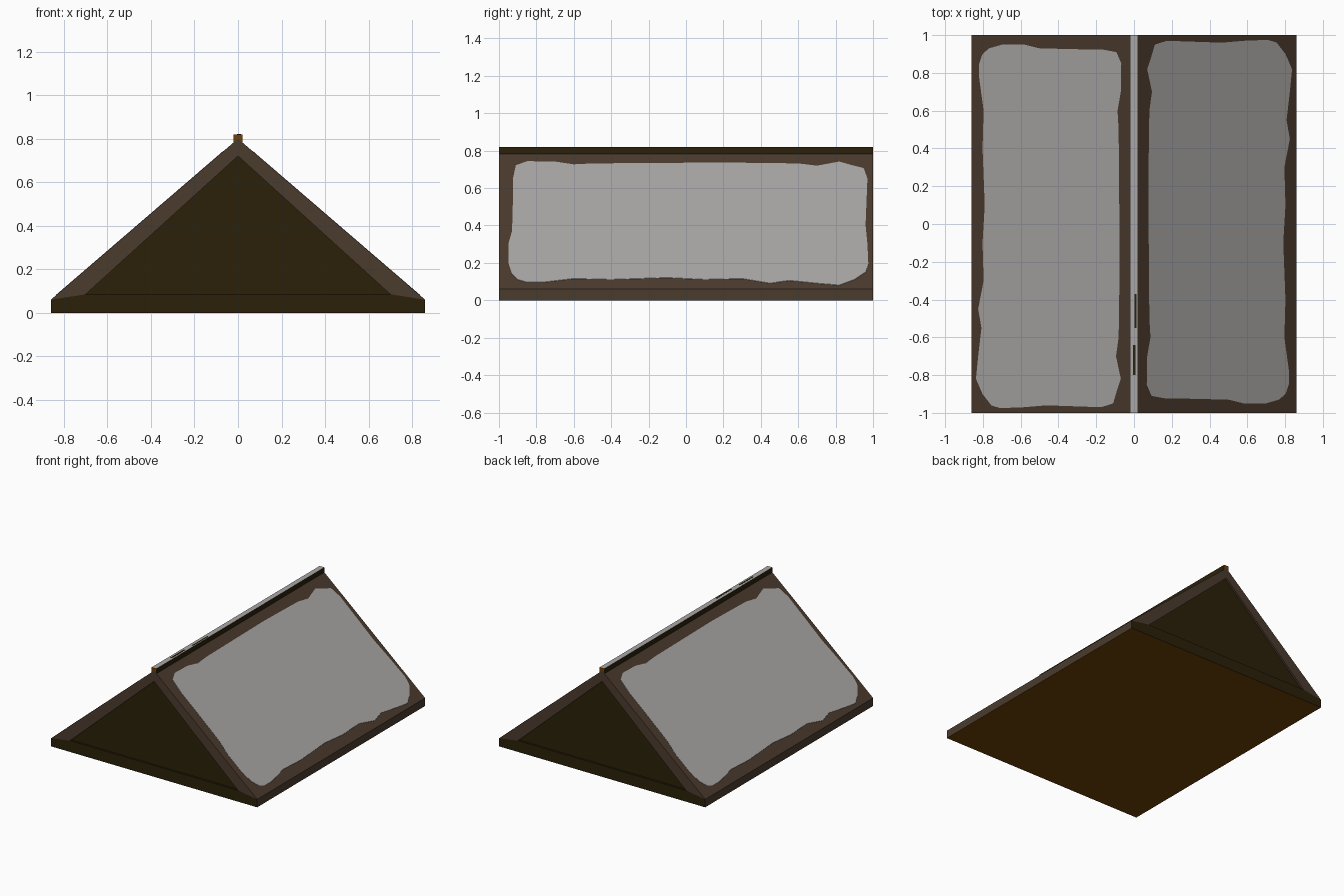
import bpy, bmesh

if "Cube" in bpy.data.objects:
    bpy.data.objects.remove(bpy.data.objects["Cube"])

HALF_W, EAVE, APEX = 0.86, 0.06, 0.80
SLOPE = (APEX - EAVE) / HALF_W


def material(name, rgb):
    m = bpy.data.materials.new(name)
    m.diffuse_color = (*rgb, 1)
    m.use_nodes = True
    m.node_tree.nodes["Principled BSDF"].inputs["Base Color"].default_value = m.diffuse_color
    return m


BROWN = material("roof brown", (0.070, 0.044, 0.027))
DARK = material("gable dark brown", (0.024, 0.0145, 0.0028))
GREY = material("slate grey", (0.405, 0.395, 0.385))
TAN = material("raw timber brown", (0.155, 0.055, 0.0025))


def finish(name, bm, mats):
    bmesh.ops.remove_doubles(bm, verts=bm.verts, dist=1e-5)
    bmesh.ops.recalc_face_normals(bm, faces=bm.faces)
    me = bpy.data.meshes.new(name)
    bm.to_mesh(me)
    bm.free()
    for m in mats:
        me.materials.append(m)
    ob = bpy.data.objects.new(name, me)
    bpy.context.collection.objects.link(ob)
    return ob


# Roof body: five-sided prism with shallow recessed gables at both ends
bm = bmesh.new()


def face(points, mat):
    f = bm.faces.new([bm.verts.new(p) for p in points])
    f.material_index = mat


outer = [(-HALF_W, 0), (HALF_W, 0), (HALF_W, EAVE), (0, APEX), (-HALF_W, EAVE)]
inner = [(-0.70, 0.085), (0.70, 0.085), (0, 0.72)]
for i in range(5):
    a, b = outer[i], outer[(i + 1) % 5]
    face([(a[0], -1, a[1]), (b[0], -1, b[1]), (b[0], 1, b[1]), (a[0], 1, a[1])],
         2 if i == 0 else 0)
for s in (-1, 1):
    def end(pts, mat, y=1.0):
        face([(x, s * y, z) for x, z in pts], mat)
    end([outer[0], outer[1], outer[2], inner[1], inner[0], outer[4]], 1)   # tie beam
    end([outer[2], outer[3], inner[2], inner[1]], 0)                       # right rafter
    end([outer[3], outer[4], inner[0], inner[2]], 0)                       # left rafter
    end(inner, 1, 0.985)                                                   # gable panel
    for i in range(3):                                                     # recess walls
        a, b = inner[i], inner[(i + 1) % 3]
        face([(a[0], s, a[1]), (b[0], s, b[1]), (b[0], s * 0.985, b[1]), (a[0], s * 0.985, a[1])],
             1 if i == 0 else 0)
finish("roof_body", bm, [BROWN, DARK, TAN])


def box(name, lo, hi, mats, rule):
    bm = bmesh.new()
    bmesh.ops.create_cube(bm, size=1)
    for v in bm.verts:
        v.co = [l + (c + 0.5) * (h - l) for l, h, c in zip(lo, hi, v.co)]
    bm.normal_update()
    for f in bm.faces:
        f.material_index = rule(f.normal)
    finish(name, bm, mats)


# Ridge beam: grey top, dark sides, tan ends
box("ridge_beam", (-0.02, -1, 0.782), (0.02, 1, 0.82), [DARK, GREY, TAN],
    lambda n: 1 if n.z > 0.5 else 2 if abs(n.y) > 0.5 else 0)

# Worn streaks on the ridge top
for i, (x0, x1, y0, y1) in enumerate([(0.002, 0.013, -0.55, -0.37), (-0.004, 0.008, -0.80, -0.64)]):
    box(f"ridge_streak_{i + 1}", (x0, y0, 0.819), (x1, y1, 0.821), [DARK], lambda n: 0)

# Slate patches: thin plates with a wavering outline, given as (y, height)
outline = [(-.95, .20), (-.93, .14), (-.90, .11), (-.85, .095), (-.77, .095), (-.6, .115),
           (-.4, .11), (-.1, .12), (.1, .11), (.3, .115), (.45, .09), (.55, .105), (.7, .09),
           (.82, .08), (.9, .11), (.96, .15), (.975, .19), (.97, .3), (.96, .4), (.97, .65),
           (.95, .705), (.89, .72), (.82, .74), (.7, .718), (.6, .73), (.2, .735), (-.5, .73),
           (-.6, .725), (-.7, .74), (-.85, .742), (-.91, .72), (-.925, .65), (-.925, .55),
           (-.93, .37), (-.95, .3)]
for name, s in (("right_slate_patch", 1), ("left_slate_patch", -1)):
    bm = bmesh.new()
    rings = [[bm.verts.new((s * (APEX - z) / SLOPE, s * y, z + dz)) for y, z in outline]
             for dz in (0.0, 0.002)]
    bm.faces.new(rings[1])
    for i in range(len(outline)):
        j = (i + 1) % len(outline)
        bm.faces.new([rings[0][i], rings[0][j], rings[1][j], rings[1][i]])
    bm.faces.new(rings[0][::-1])
    finish(name, bm, [GREY])
